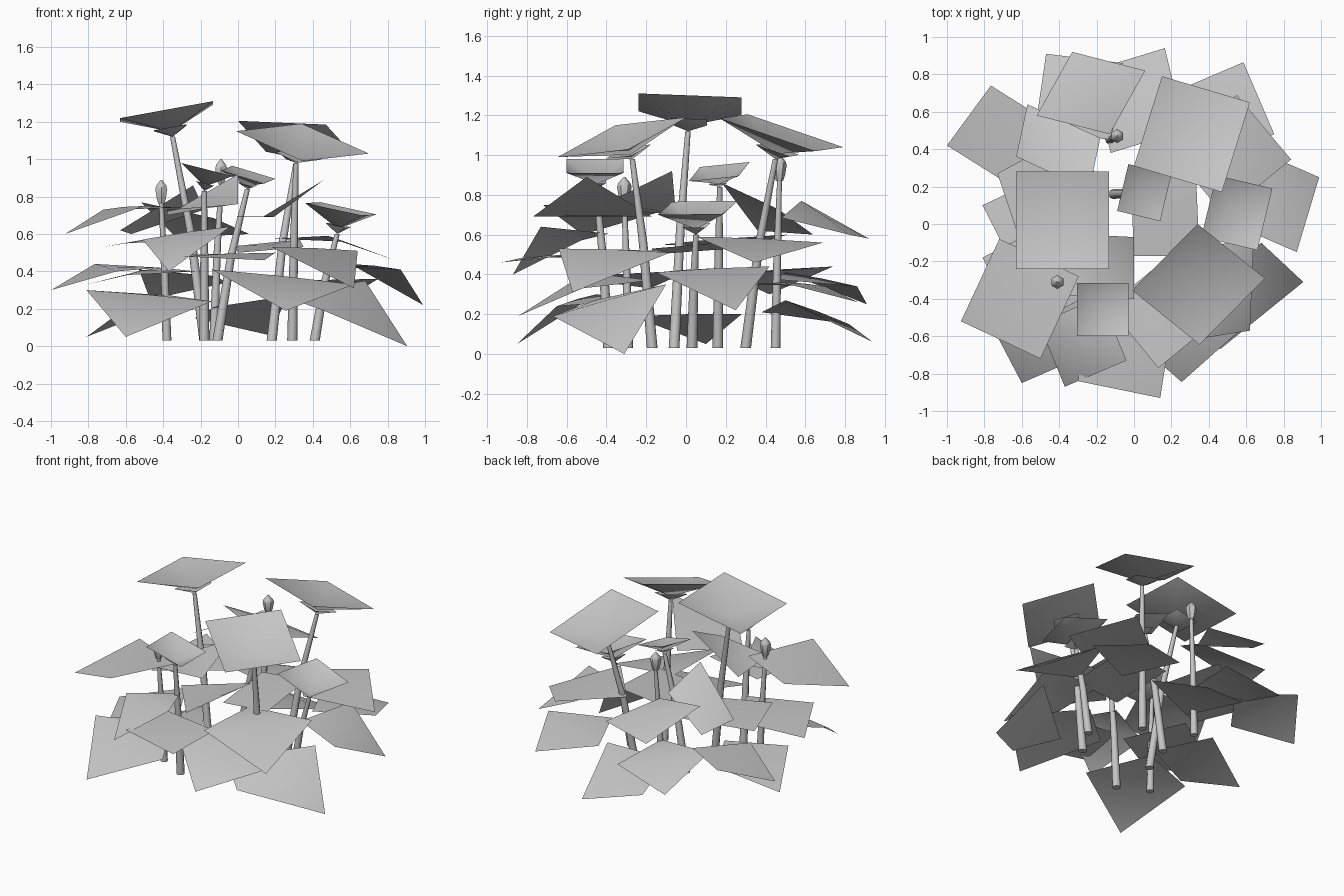
import bpy
import bmesh
from mathutils import Vector

cube = bpy.data.objects.get("Cube")
if cube:
    bpy.data.objects.remove(cube, do_unlink=True)

# One plain grey for the whole plant
grey = bpy.data.materials.new("plain_grey")
grey.use_nodes = True
colour = (0.56, 0.56, 0.56, 1)
grey.diffuse_color = colour
grey.node_tree.nodes["Principled BSDF"].inputs["Base Color"].default_value = colour


def finish(name, bm, angle=0.9):
    bmesh.ops.recalc_face_normals(bm, faces=bm.faces)
    mesh = bpy.data.meshes.new(name)
    bm.to_mesh(mesh)
    bm.free()
    mesh.materials.append(grey)
    obj = bpy.data.objects.new(name, mesh)
    bpy.context.collection.objects.link(obj)
    bpy.ops.object.select_all(action="DESELECT")
    obj.select_set(True)
    bpy.context.view_layer.objects.active = obj
    bpy.ops.object.shade_smooth_by_angle(angle=angle)


def fan(bm, corners, centre):
    """Four triangles from a square rim to a centre point."""
    rim = [bm.verts.new(p) for p in corners]
    mid = bm.verts.new(centre)
    for i, v in enumerate(rim):
        bm.faces.new((v, rim[(i + 1) % len(rim)], mid))


def square(a, b, c):
    """Complete a parallelogram from three neighbouring corners."""
    a, b, c = Vector(a), Vector(b), Vector(c)
    return [a, b, c, a + c - b], (a + c) / 2


def leaf(name, a, b, c):
    """Square leaf folded across its middle, with a level inner half."""
    corners, centre = square(a, b, c)
    corners[-1].z = centre.z
    bm = bmesh.new()
    fan(bm, corners, centre + Vector((0, 0, 0.005)))
    finish(name + "_leaf", bm)


def loft(name, rings, sides=8):
    """Tube through (point, radius) rings, capped at both ends."""
    bm = bmesh.new()
    loops = []
    for point, radius in rings:
        made = bmesh.ops.create_circle(bm, segments=sides, radius=radius)["verts"]
        bmesh.ops.translate(bm, verts=made, vec=point)
        loops.append(made)
    for low, high in zip(loops, loops[1:]):
        for i in range(sides):
            j = (i + 1) % sides
            bm.faces.new((low[i], low[j], high[j], high[i]))
    bm.faces.new(loops[0])
    bm.faces.new(loops[-1])
    finish(name, bm)


def stem(name, base, top, thick=0.027):
    foot, tip = Vector((*base, 0.03)), Vector(top)
    bend = foot.lerp(tip, 0.55) + (foot - tip) * Vector((0.1, 0.1, 0))
    loft(name + "_stem", [(foot, thick), (bend, thick * 0.8), (tip, thick * 0.5)])


def flower(name, base, throat, a, b, c):
    """Shallow square funnel with a smaller cup underneath, on a stem."""
    corners, centre = square(a, b, c)
    throat = Vector(throat)
    bm = bmesh.new()
    fan(bm, corners, throat.lerp(centre, 0.2))
    cup = [throat.lerp(p, 0.35) for p in corners]
    fan(bm, cup, throat)
    finish(name + "_flower", bm)
    stem(name, base, throat)


def bud(name, base, bottom):
    bottom = Vector(bottom)
    profile = [(0, 0.018), (0.03, 0.028), (0.08, 0.037), (0.1, 0.03), (0.13, 0.004)]
    loft(name + "_bud", [(bottom + Vector((0, 0, h)), r) for h, r in profile], 6)
    stem(name, base, bottom, 0.024)


# Open flowers
flower("tall_left", (-.18, -.06), (-.35, .01, 1.12),
       (-.63, .28, 1.2), (-.63, -.24, 1.22), (-.135, -.24, 1.31))
flower("tall_back", (.18, .3), (.31, .45, .98),
       (.15, .79, 1.04), (0, .31, 1.205), (.47, .17, 1.185))
flower("tall_front", (.29, -.17), (.31, -.27, .98),
       (.34, 0, 1.19), (-.01, -.355, 1.15), (.35, -.645, .99))
flower("small_centre", (-.11, .16), (.05, .17, .84),
       (.14, .015, .87), (-.09, .07, .94), (-.03, .32, .965))
flower("small_front", (-.18, -.39), (-.18, -.45, .83),
       (-.305, -.315, .98), (-.305, -.6, .98), (-.03, -.6, .91))
flower("low_right", (.41, .03), (.53, .05, .6),
       (.66, -.14, .7), (.36, -.07, .765), (.44, .26, .77))

# Closed buds
bud("back", (-.13, .45), (-.09, .47, .87))
bud("front", (-.38, -.29), (-.41, -.31, .76))

# Low spreading leaves
leaf("low_back", (-.23, .82, .15), (.165, .94, .06), (.27, .5, .27))
leaf("low_back_left", (-.06, .86, .34), (-.47, .91, .25), (-.53, .5, .41))
leaf("low_back_right", (.2, .7, .34), (.585, .865, .26), (.75, .48, .36))
leaf("low_right", (.6, .42, .44), (.99, .25, .22), (.87, -.15, .41))
leaf("low_front_right", (.46, -.67, .19), (.905, -.31, 0), (.68, -.1, .35))
leaf("low_front", (-.14, -.5, .41), (.255, -.845, .19), (.62, -.52, .33))
leaf("low_front_left", (-.14, -.65, .24), (-.6, -.85, .05), (-.81, -.45, .3))
leaf("low_left", (-.62, -.27, .19), (-.81, .1, .05), (-.43, .28, .2))

# Middle leaves
leaf("middle_back_left", (-.65, .2, .4), (-1, .42, .3), (-.765, .74, .44))
leaf("middle_back_right", (.55, .69, .56), (.84, .345, .46), (.48, .05, .59))
leaf("middle_right", (.18, -.64, .53), (.62, -.57, .31), (.64, -.08, .51))
leaf("middle_front", (-.3, -.84, .48), (.14, -.93, .46), (.2, -.55, .5))
leaf("middle_front_left", (-.51, -.53, .57), (-.37, -.87, .4), (-.04, -.73, .64))
leaf("middle_left", (-.42, .02, .42), (-.81, -.18, .33), (-.61, -.57, .38))
leaf("middle_centre", (0, -.17, .5), (.35, -.17, .53), (.33, .3, .57))

# Upper leaves
leaf("upper_back", (-.52, .58, .77), (-.33, .92, .58), (.06, .82, .6))
leaf("upper_front", (.13, -.77, .69), (.46, -.5, .89), (.19, -.17, .69))
leaf("upper_front_left", (-.72, -.08, .73), (-.925, -.52, .6), (-.5, -.72, .75))
leaf("upper_centre", (-.38, -.05, .7), (0, -.07, .92), (0, -.4, .76))
leaf("upper_left", (-.29, .51, .6), (-.73, .27, .53), (-.6, -.12, .55))
leaf("upper_back_left", (-.57, .64, .6), (-.63, .36, .62), (-.24, .18, .86))
